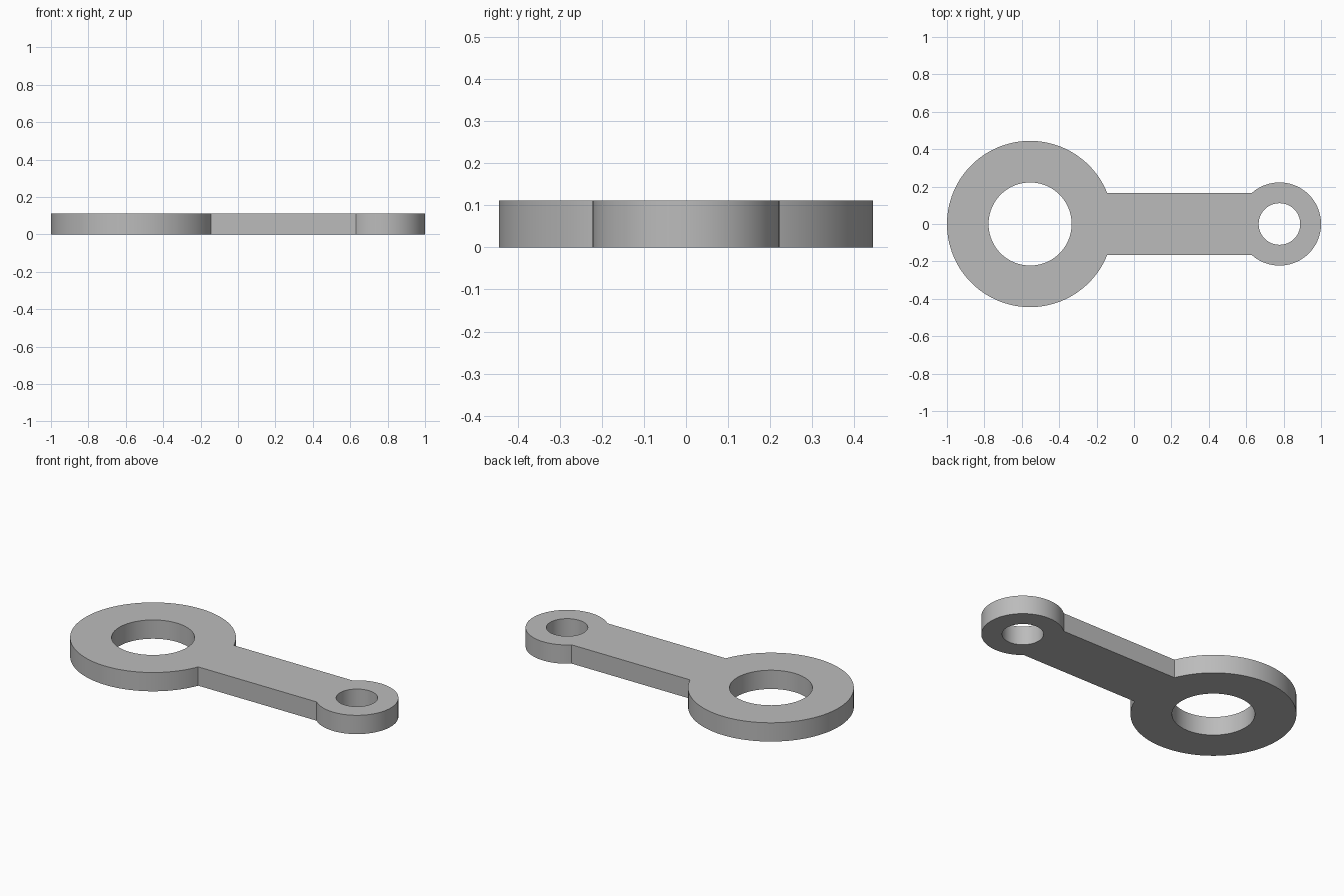
import bpy
import bmesh
from math import asin, cos, sin, pi, tau

cube = bpy.data.objects.get("Cube")
if cube:
    bpy.data.objects.remove(cube, do_unlink=True)

UNIT = 1 / 9
THICKNESS = UNIT
HALF_BAR = 1.5 * UNIT
BIG_X, BIG_R, BIG_HOLE = -5 * UNIT, 4 * UNIT, 2 * UNIT
SMALL_X, SMALL_R, SMALL_HOLE = 7 * UNIT, 2 * UNIT, UNIT


def arc(cx, radius, start, end, steps):
    """Points along an arc centred on the x axis, both ends included."""
    angles = [start + (end - start) * i / steps for i in range(steps + 1)]
    return [(cx + radius * cos(a), radius * sin(a), 0) for a in angles]


def add_loop(bm, points):
    verts = [bm.verts.new(p) for p in points]
    return [bm.edges.new((v, verts[i - 1])) for i, v in enumerate(verts)]


# Outline: the two ring arcs, joined by the straight sides of the bar
big_a = asin(HALF_BAR / BIG_R)
small_a = asin(HALF_BAR / SMALL_R)
outline = (arc(BIG_X, BIG_R, big_a, tau - big_a, 96)
           + arc(SMALL_X, SMALL_R, small_a - pi, pi - small_a, 72))

bm = bmesh.new()
edges = add_loop(bm, outline)

# Round holes through both ends
for cx, radius in ((BIG_X, BIG_HOLE), (SMALL_X, SMALL_HOLE)):
    edges += add_loop(bm, arc(cx, radius, 0, tau, 80)[:-1])

# Fill the plate and give it thickness
bmesh.ops.triangle_fill(bm, edges=edges, use_beauty=True, normal=(0, 0, 1))
top = bmesh.ops.extrude_face_region(bm, geom=bm.faces[:])["geom"]
bmesh.ops.translate(bm, vec=(0, 0, THICKNESS),
                    verts=[g for g in top if isinstance(g, bmesh.types.BMVert)])
bmesh.ops.recalc_face_normals(bm, faces=bm.faces[:])
bmesh.ops.dissolve_limit(bm, angle_limit=0.001, verts=bm.verts[:], edges=bm.edges[:])

mesh = bpy.data.meshes.new("link_arm")
bm.to_mesh(mesh)
bm.free()
link = bpy.data.objects.new("link_arm", mesh)
bpy.context.collection.objects.link(link)

# Plain grey metal
grey = bpy.data.materials.new("light_grey")
grey.use_nodes = True
colour = (0.5, 0.5, 0.5, 1)
grey.diffuse_color = colour
grey.node_tree.nodes["Principled BSDF"].inputs["Base Color"].default_value = colour
mesh.materials.append(grey)

# Smooth curved walls, crisp rims
bpy.ops.object.select_all(action="DESELECT")
link.select_set(True)
bpy.context.view_layer.objects.active = link
bpy.ops.object.shade_smooth_by_angle(angle=pi / 6)
